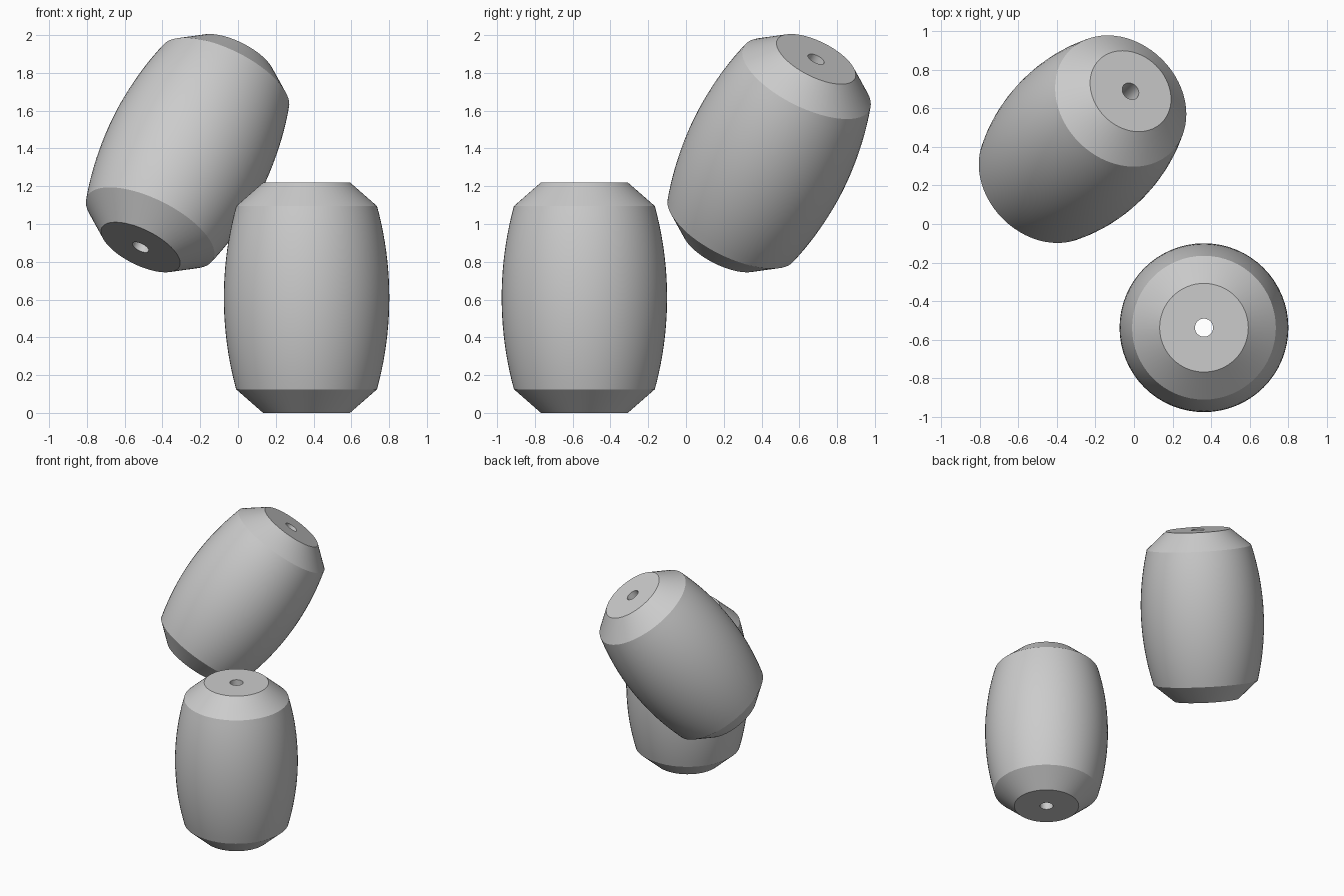
import bpy
import bmesh
import math
from mathutils import Vector

cube = bpy.data.objects.get("Cube")
if cube:
    bpy.data.objects.remove(cube, do_unlink=True)

# Plain grey finish
grey = bpy.data.materials.new("plain grey")
grey.use_nodes = True
grey.diffuse_color = (0.6, 0.6, 0.6, 1)
grey.node_tree.nodes["Principled BSDF"].inputs["Base Color"].default_value = grey.diffuse_color

# Bead dimensions
HALF_LENGTH = 0.61
SHOULDER_Z = 0.485
SHOULDER_R = 0.373
BELLY_R = 0.438
CAP_R = 0.23
HOLE_R = 0.047
SEGMENTS = 64
ARC_STEPS = 20


def bead_profile():
    """Closed outline (radius, height): bore, flat ends, bevels and bulging side."""
    sagitta = BELLY_R - SHOULDER_R
    arc_r = (SHOULDER_Z ** 2 + sagitta ** 2) / (2 * sagitta)
    sweep = math.asin(SHOULDER_Z / arc_r)
    side = []
    for i in range(ARC_STEPS + 1):
        a = sweep * (2 * i / ARC_STEPS - 1)
        side.append((BELLY_R - arc_r * (1 - math.cos(a)), arc_r * math.sin(a)))
    bottom = [(HOLE_R, -HALF_LENGTH), (CAP_R, -HALF_LENGTH)]
    top = [(r, -z) for r, z in reversed(bottom)]
    return bottom + side + top


def make_bead(name, centre, axis):
    bm = bmesh.new()
    verts = [bm.verts.new((r, 0, z)) for r, z in bead_profile()]
    edges = [bm.edges.new((v, verts[(i + 1) % len(verts)])) for i, v in enumerate(verts)]
    bmesh.ops.spin(bm, geom=verts + edges, cent=(0, 0, 0), axis=(0, 0, 1),
                   angle=math.tau, steps=SEGMENTS, use_merge=True)
    bmesh.ops.remove_doubles(bm, verts=bm.verts, dist=0.0001)
    bmesh.ops.recalc_face_normals(bm, faces=bm.faces)
    mesh = bpy.data.meshes.new(name)
    bm.to_mesh(mesh)
    bm.free()
    mesh.materials.append(grey)
    bead = bpy.data.objects.new(name, mesh)
    bpy.context.collection.objects.link(bead)
    bead.location = centre
    bead.rotation_euler = Vector(axis).to_track_quat("Z", "Y").to_euler()
    bpy.ops.object.select_all(action="DESELECT")
    bead.select_set(True)
    bpy.context.view_layer.objects.active = bead
    bpy.ops.object.shade_smooth_by_angle(angle=math.radians(30))
    return bead


# Upright bead in front, tilted bead behind and above
make_bead("upright_bead", (0.363, -0.538, HALF_LENGTH), (0, 0, 1))
make_bead("tilted_bead", (-0.267, 0.44, 1.375), (1, 1, 2))
